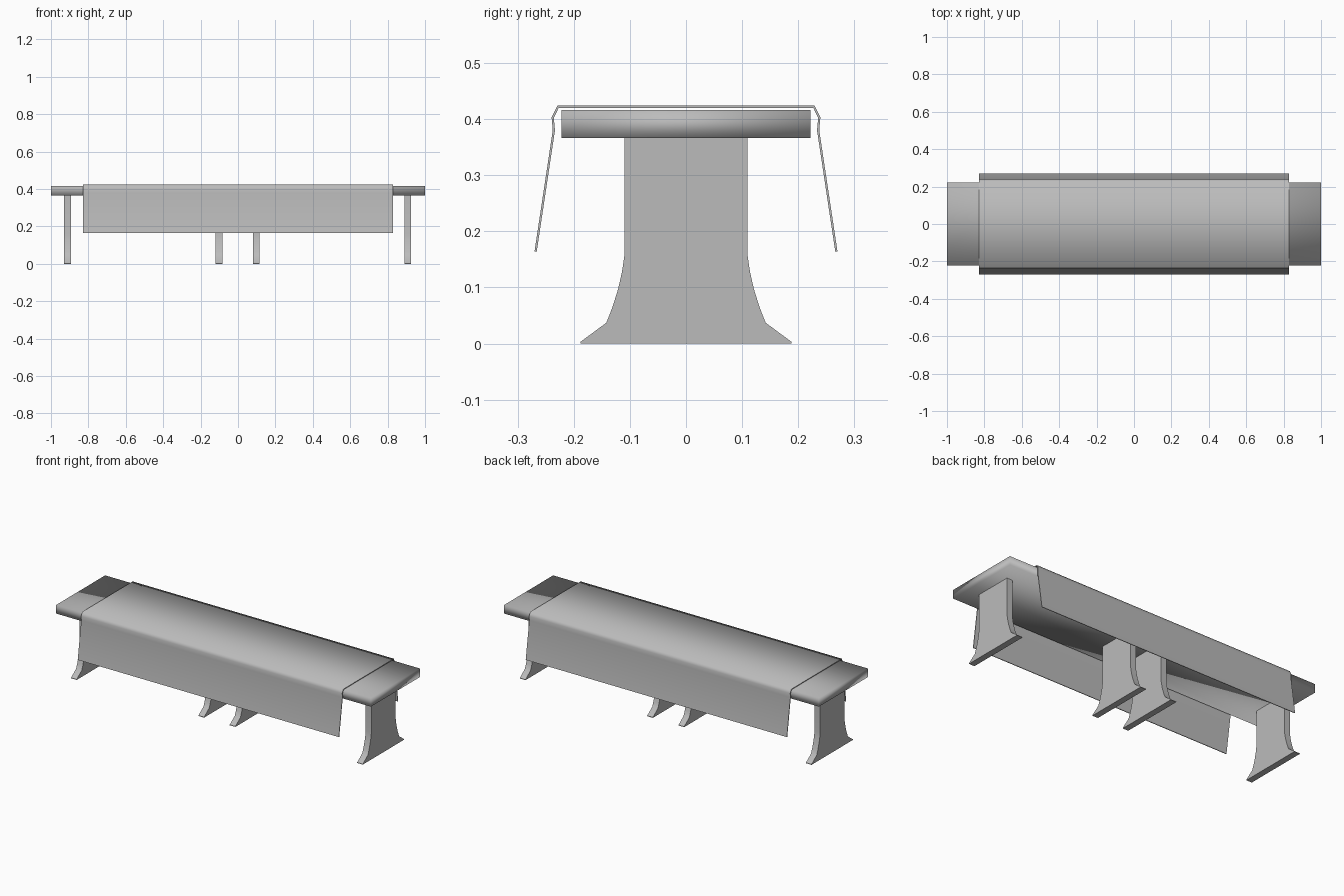
import bpy
import bmesh
import math

cube = bpy.data.objects.get("Cube")
if cube:
    bpy.data.objects.remove(cube, do_unlink=True)

grey = bpy.data.materials.new("plain_grey")
grey.use_nodes = True
COLOUR = (0.5, 0.5, 0.5, 1)
grey.diffuse_color = COLOUR
grey.node_tree.nodes["Principled BSDF"].inputs["Base Color"].default_value = COLOUR


def extrude_profile(name, profile, x0, x1, smooth_angle):
    """Extrude a closed (y, z) outline along x."""
    bm = bmesh.new()
    base = bm.faces.new([bm.verts.new((x0, y, z)) for y, z in profile])
    moved = bmesh.ops.extrude_face_region(bm, geom=[base], use_keep_orig=True)
    verts = [v for v in moved["geom"] if isinstance(v, bmesh.types.BMVert)]
    bmesh.ops.translate(bm, verts=verts, vec=(x1 - x0, 0, 0))
    bmesh.ops.recalc_face_normals(bm, faces=bm.faces)
    mesh = bpy.data.meshes.new(name)
    bm.to_mesh(mesh)
    bm.free()
    mesh.materials.append(grey)
    obj = bpy.data.objects.new(name, mesh)
    bpy.context.collection.objects.link(obj)
    bpy.ops.object.select_all(action="DESELECT")
    obj.select_set(True)
    bpy.context.view_layer.objects.active = obj
    bpy.ops.object.shade_smooth_by_angle(angle=math.radians(smooth_angle))
    return obj


def mirrored(half):
    """Close a half outline by mirroring it across y = 0."""
    return half + [(-y, z) for y, z in reversed(half)]


# Table top, with softly shaded edges
extrude_profile("table_top", mirrored([(0.222, 0.366), (0.222, 0.416)]), -1, 1, 120)

# Four slab legs with flared feet
leg_half = [(0.188, 0.0), (0.188, 0.003), (0.142, 0.037), (0.131, 0.065),
            (0.121, 0.097), (0.114, 0.128), (0.11, 0.155), (0.11, 0.37)]
legs = {"right_end_leg": -0.912, "right_middle_leg": -0.102,
        "left_middle_leg": 0.097, "left_end_leg": 0.907}
for name, x in legs.items():
    extrude_profile(name, mirrored(leg_half), x - 0.018, x + 0.018, 40)

# Thin cloth draped over the top and hanging down both long sides
outer = [(0.27, 0.164), (0.2375, 0.38), (0.2395, 0.403), (0.229, 0.424)]
inner = [(0.266, 0.164), (0.2335, 0.38), (0.2355, 0.402), (0.227, 0.42)]
cloth = mirrored(outer) + mirrored(inner)[::-1]
extrude_profile("table_cloth", cloth, -0.83, 0.83, 70)
